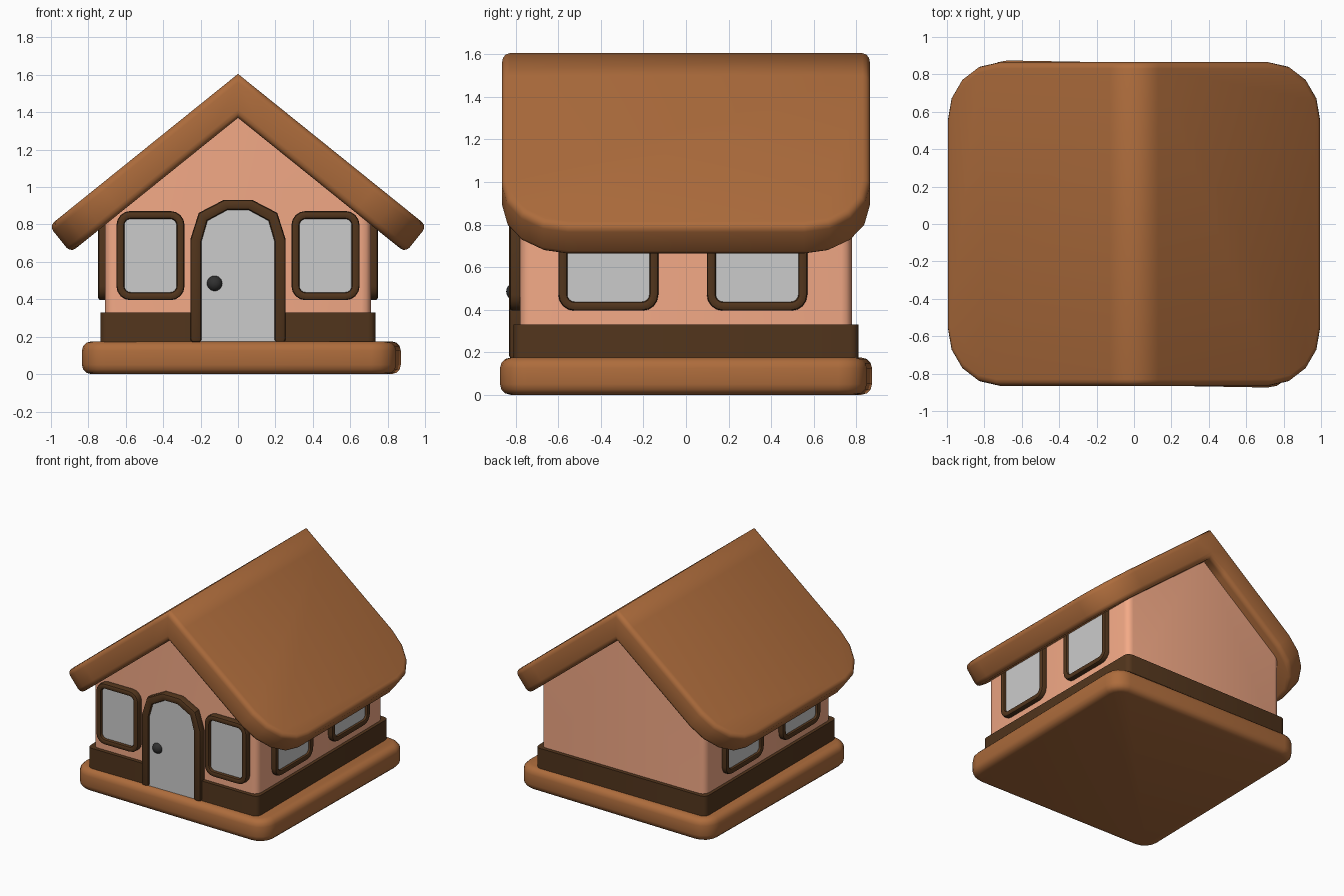
import bpy, bmesh, math
from mathutils import Matrix, Vector

if "Cube" in bpy.data.objects:
    bpy.data.objects.remove(bpy.data.objects["Cube"])


def material(name, rgb):
    m = bpy.data.materials.new(name)
    m.diffuse_color = (*rgb, 1)
    m.use_nodes = True
    m.node_tree.nodes["Principled BSDF"].inputs["Base Color"].default_value = m.diffuse_color
    return m


BROWN = material("brown_wood", (0.42, 0.15, 0.045))
DARK = material("dark_wood", (0.085, 0.036, 0.012))
PLASTER = material("peach_plaster", (0.9, 0.4, 0.24))
BLACK = material("black_metal", (0.03, 0.03, 0.03))

# local (u, v, depth) -> world, for details on the front and right walls
FRONT = Matrix(((1, 0, 0, 0), (0, 0, -1, 0), (0, 1, 0, 0), (0, 0, 0, 1)))
RIGHT = Matrix(((0, 0, 1, 0), (1, 0, 0, 0), (0, 1, 0, 0), (0, 0, 0, 1)))
FLAT = Matrix.Identity(4)


def finish(name, bm, mat=None, angle=40, mirror=False):
    bmesh.ops.recalc_face_normals(bm, faces=bm.faces)
    mesh = bpy.data.meshes.new(name)
    bm.to_mesh(mesh)
    bm.free()
    ob = bpy.data.objects.new(name, mesh)
    bpy.context.collection.objects.link(ob)
    if mat:
        mesh.materials.append(mat)
    bpy.ops.object.select_all(action='DESELECT')
    ob.select_set(True)
    bpy.context.view_layer.objects.active = ob
    bpy.ops.object.shade_smooth_by_angle(angle=math.radians(angle))
    if mirror:
        ob.modifiers.new("mirror", 'MIRROR').use_clip = False
    return ob


def bevel(bm, width, segments, keep=lambda e: True):
    bm.normal_update()
    bmesh.ops.recalc_face_normals(bm, faces=bm.faces)
    edges = [e for e in bm.edges
             if e.calc_face_angle(0) > math.radians(60) and keep(e)]
    bmesh.ops.bevel(bm, geom=edges, offset=width, segments=segments,
                    profile=0.5, affect='EDGES')


def rounded_rect(x0, x1, y0, y1, r, n=4):
    pts = []
    corners = [(x1 - r, y1 - r), (x0 + r, y1 - r), (x0 + r, y0 + r), (x1 - r, y0 + r)]
    for i, (cx, cy) in enumerate(corners):
        for k in range(n + 1):
            a = math.pi / 2 * (i + k / n)
            pts.append((cx + r * math.cos(a), cy + r * math.sin(a)))
    return pts


def prism(outline, d0, d1, frame=FLAT):
    bm = bmesh.new()
    lo = [bm.verts.new(frame @ Vector((u, v, d0))) for u, v in outline]
    hi = [bm.verts.new(frame @ Vector((u, v, d1))) for u, v in outline]
    bm.faces.new(lo[::-1])
    bm.faces.new(hi)
    for i in range(len(lo)):
        j = (i + 1) % len(lo)
        bm.faces.new((lo[i], lo[j], hi[j], hi[i]))
    return bm


def ring(outer, inner, d0, d1, frame, closed=True):
    bm = bmesh.new()
    loops = [[bm.verts.new(frame @ Vector((u, v, d))) for u, v in pts]
             for pts, d in ((outer, d0), (outer, d1), (inner, d1), (inner, d0))]
    n = len(outer)
    for i in range(n if closed else n - 1):
        j = (i + 1) % n
        for a in range(4):
            p, q = loops[a], loops[(a + 1) % 4]
            bm.faces.new((p[i], p[j], q[j], q[i]))
    if not closed:
        for i in (0, -1):
            bm.faces.new([l[i] for l in loops])
    return bm


# base slab, turned very slightly
bm = prism(rounded_rect(-0.84, 0.84, -0.862, 0.862, 0.13), 0.0, 0.175)
bevel(bm, 0.05, 3)
bm.transform(Matrix.Translation((0.018, 0, 0)) @ Matrix.Rotation(math.radians(-1), 4, 'Z'))
finish("base_slab", bm, BROWN)

# dark plinth band
finish("plinth", prism(rounded_rect(-0.735, 0.735, -0.81, 0.81, 0.04, 3), 0.15, 0.33), DARK)

# walls with gables, rounded at the upright corners
gable = [(-0.71, 0.16), (0.71, 0.16), (0.71, 0.91), (0, 1.48), (-0.71, 0.91)]
bm = prism(gable, -0.78, 0.78, FRONT)
bevel(bm, 0.05, 3, lambda e: abs((e.verts[0].co - e.verts[1].co).normalized().z) > 0.9)
finish("walls", bm, PLASTER)

# roof: folded slab with rounded eave corners
SLOPE, RIDGE, THICK = 0.805, 1.605, 0.183
length = math.hypot(1, SLOPE)
nx, nz = SLOPE / length, 1 / length
RX, RY, X1, Y1 = 0.27, 0.31, 1.01, 0.865
half = [(0, -Y1)]
for sy, steps in ((-1, range(4, -1, -1)), (1, range(5))):
    for k in steps:
        a = math.pi / 8 * k
        half.append((X1 - RX + RX * math.cos(a), sy * (Y1 - RY + RY * math.sin(a))))
half.append((0, Y1))
bm = bmesh.new()
for side in (-1, 1):
    top, low = [], []
    for x, y in half:
        z = RIDGE - SLOPE * x
        top.append(bm.verts.new((side * x, y, z)))
        if x == 0:
            low.append(bm.verts.new((0, y, z - THICK / nz)))
        else:
            low.append(bm.verts.new((side * (x - THICK * nx), y, z - THICK * nz)))
    bm.faces.new(top)
    bm.faces.new(low[::-1])
    for i in range(len(half) - 1):
        bm.faces.new((top[i], low[i], low[i + 1], top[i + 1]))
bmesh.ops.remove_doubles(bm, verts=bm.verts, dist=1e-4)
bevel(bm, 0.035, 3, lambda e: max(abs(v.co.x) for v in e.verts) > 0.001)
for x in (-0.13, 0.13):
    bmesh.ops.bisect_plane(bm, geom=bm.verts[:] + bm.edges[:] + bm.faces[:],
                           plane_co=(x, 0, 0), plane_no=(1, 0, 0))
finish("roof", bm, BROWN, angle=85)


# windows: two on the front, two on each side, mirrored across x
def window(name, u0, u1, wall, out, frame):
    v0, v1, t = 0.395, 0.872, 0.042
    outer = rounded_rect(u0, u1, v0, v1, 0.075)
    inner = rounded_rect(u0 + t, u1 - t, v0 + t, v1 - t, 0.035)
    bm = ring(outer, inner, wall - 0.03, wall + out, frame)
    bevel(bm, 0.014, 2)
    finish(name + "_frame", bm, DARK, mirror=True)
    t -= 0.012
    pane = rounded_rect(u0 + t, u1 - t, v0 + t, v1 - t, 0.04)
    finish(name + "_pane", prism(pane, wall - 0.03, wall + out * 0.5, frame), mirror=True)


window("front_window", 0.286, 0.65, 0.78, 0.048, FRONT)
window("side_window_front", -0.6, -0.13, 0.71, 0.038, RIGHT)
window("side_window_back", 0.098, 0.57, 0.71, 0.038, RIGHT)


# arched door, its frame and its knob
def arch(points):
    return points + [(-u, v) for u, v in points[::-1]]


outer = arch([(0.255, 0.17), (0.255, 0.72), (0.21, 0.862), (0.075, 0.932)])
inner = arch([(0.195, 0.17), (0.195, 0.71), (0.163, 0.82), (0.055, 0.878)])
bm = ring(outer, inner, 0.75, 0.832, FRONT, closed=False)
bevel(bm, 0.016, 2)
finish("door_frame", bm, DARK)
panel = arch([(0.205, 0.17), (0.205, 0.71), (0.17, 0.828), (0.057, 0.89)])
finish("door", prism(panel, 0.75, 0.815, FRONT))

bm = bmesh.new()
bmesh.ops.create_uvsphere(bm, u_segments=20, v_segments=12, radius=0.043,
                          matrix=Matrix.Translation((-0.125, -0.802, 0.485)))
finish("door_knob", bm, BLACK)
